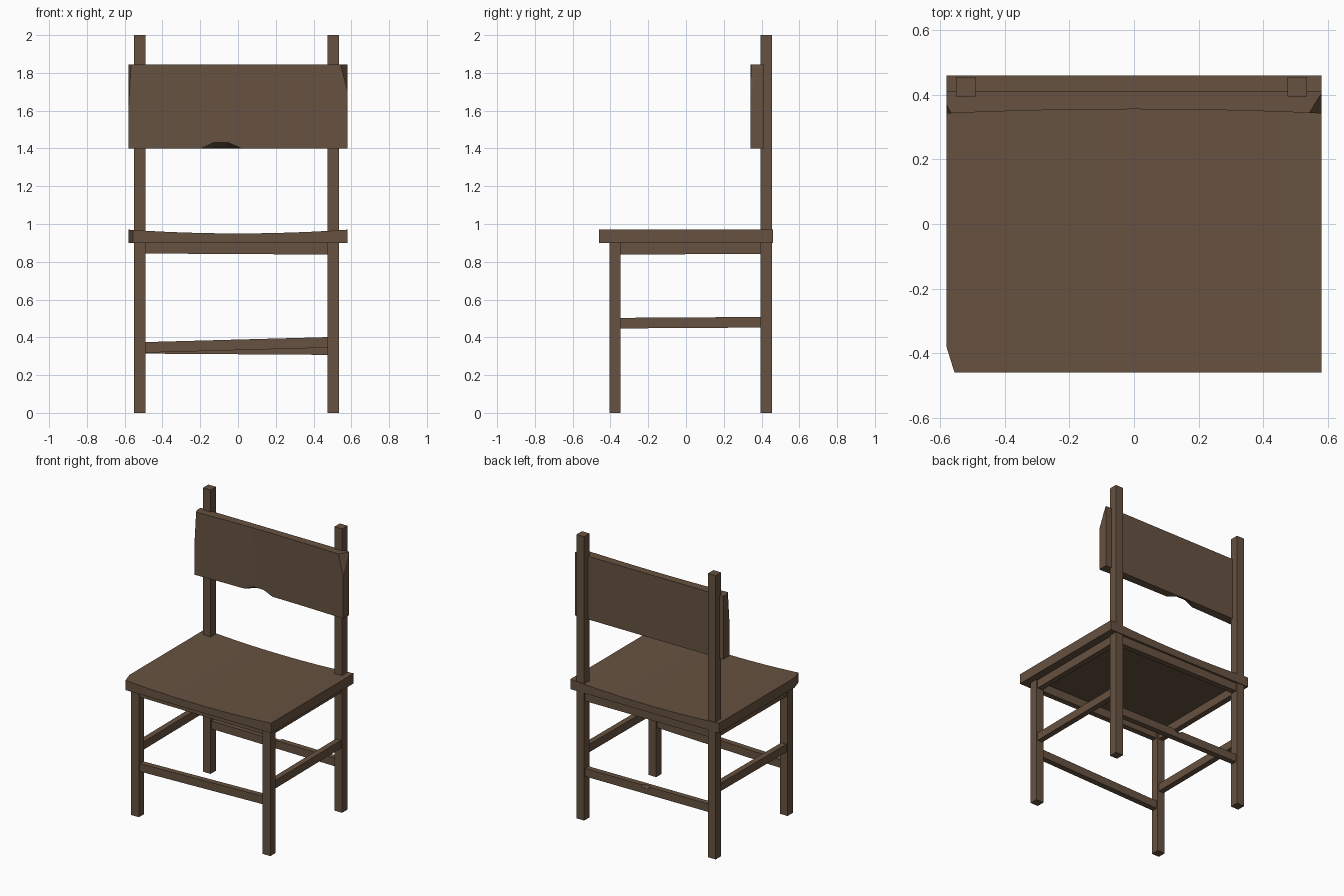
import bpy, bmesh
from mathutils import Vector

if "Cube" in bpy.data.objects:
    bpy.data.objects.remove(bpy.data.objects["Cube"])

wood = bpy.data.materials.new("dark brown wood")
wood.use_nodes = True
colour = (0.135, 0.085, 0.052, 1)
wood.diffuse_color = colour
wood.node_tree.nodes["Principled BSDF"].inputs["Base Color"].default_value = colour


def finish(name, bm):
    bmesh.ops.recalc_face_normals(bm, faces=bm.faces)
    mesh = bpy.data.meshes.new(name)
    bm.to_mesh(mesh)
    bm.free()
    mesh.materials.append(wood)
    obj = bpy.data.objects.new(name, mesh)
    bpy.context.collection.objects.link(obj)
    return obj


def hull(name, points):
    bm = bmesh.new()
    for p in points:
        bm.verts.new(p)
    bmesh.ops.convex_hull(bm, input=bm.verts)
    return finish(name, bm)


def beam(name, a, b, size):
    """Box from a to b, whose two ends have the given half-size cross-section."""
    s = Vector(size)
    axis = max(range(3), key=lambda i: abs(b[i] - a[i]))
    u, v = [i for i in range(3) if i != axis]
    points = []
    for end in (a, b):
        for i, j in ((-1, -1), (-1, 1), (1, -1), (1, 1)):
            p = Vector(end)
            p[u] += i * s[0]
            p[v] += j * s[1]
            points.append(p)
    return hull(name, points)


def prism(name, outline, offset):
    bm = bmesh.new()
    face = bm.faces.new([bm.verts.new(p) for p in outline])
    out = bmesh.ops.extrude_face_region(bm, geom=[face], use_keep_orig=True)
    verts = [g for g in out["geom"] if isinstance(g, bmesh.types.BMVert)]
    bmesh.ops.translate(bm, vec=offset, verts=verts)
    return finish(name, bm)


def chip(obj, a, b, c):
    """Slice off the corner that lies beyond the plane through three points."""
    a, b, c = Vector(a), Vector(b), Vector(c)
    normal = (b - a).cross(c - a).normalized()
    if normal.dot(a - Vector((0, 0.4, 0.9))) < 0:
        normal = -normal
    bm = bmesh.new()
    bm.from_mesh(obj.data)
    out = bmesh.ops.bisect_plane(bm, geom=bm.verts[:] + bm.edges[:] + bm.faces[:],
                                 plane_co=a, plane_no=normal, clear_outer=True)
    edges = [g for g in out["geom_cut"] if isinstance(g, bmesh.types.BMEdge)]
    bmesh.ops.contextual_create(bm, geom=edges)
    bmesh.ops.recalc_face_normals(bm, faces=bm.faces)
    bm.to_mesh(obj.data)
    bm.free()


def carve(obj, points):
    """Cut a notch in the shape of a convex wedge."""
    cutter = hull("notch_cutter", points)
    cutter.hide_render = True
    mod = obj.modifiers.new("notch", 'BOOLEAN')
    mod.operation = 'DIFFERENCE'
    mod.solver = 'EXACT'
    mod.object = cutter
    bpy.context.view_layer.objects.active = obj
    bpy.ops.object.modifier_apply(modifier=mod.name)
    bpy.data.objects.remove(cutter)


def smooth(obj):
    bpy.ops.object.select_all(action='DESELECT')
    obj.select_set(True)
    bpy.context.view_layer.objects.active = obj
    bpy.ops.object.shade_smooth_by_angle(angle=0.5)


half, steps = 0.58, 12
xs = [half - 2 * half * i / steps for i in range(steps + 1)]

# Dished seat with a worn front corner
y0, y1 = -0.46, 0.46
outline = [(-half, y0, 0.9), (half, y0, 0.9)]
outline += [(x, y0, 0.95 + 0.02 * (x / half) ** 2) for x in xs]
seat = prism("seat", outline, (0, y1 - y0, 0))
chip(seat, (-half, -0.38, 0.9), (-0.555, y0, 0.9), (-0.555, y0, 1))
smooth(seat)

# Backrest board, hollowed at the front, with chipped corners and lower edge
base, top = 1.4, 1.845
outline = [(-half, 0.41, base), (half, 0.41, base)]
outline += [(x, 0.355 - 0.013 * (x / half) ** 2, base) for x in xs]
backrest = prism("backrest", outline, (0, 0, top - base))
chip(backrest, (0.54, 0.34, top), (half, 0.405, top), (half, 0.345, 1.71))
chip(backrest, (-0.565, 0.34, top), (-half, 0.37, top), (-half, 0.342, 1.6))
carve(backrest, [(-0.23, 0.34, 1.39), (0.06, 0.34, 1.39),
                 (-0.13, 0.34, 1.438), (-0.05, 0.34, 1.438),
                 (-0.16, 0.408, 1.39), (-0.02, 0.408, 1.39),
                 (-0.13, 0.408, 1.402), (-0.05, 0.408, 1.402)])
smooth(backrest)

# Legs and side rails
fy, by = -0.375, 0.425
for side, x in (("right", -0.52), ("left", 0.505)):
    beam(f"{side}_front_leg", (x, fy, 0), (x, fy, 0.91), (0.03, 0.029))
    beam(f"{side}_back_post", (x, by, 0), (x, by, 2), (0.03, 0.03))
    beam(f"{side}_apron", (x, fy, 0.868), (x, by, 0.872), (0.02, 0.03))
    beam(f"{side}_stretcher", (x, fy, 0.475), (x, by, 0.48), (0.02, 0.028))

# Front and back rails
for end, y in (("front", fy), ("back", by)):
    beam(f"{end}_apron", (-0.52, y, 0.874), (0.505, y, 0.868), (0.02, 0.03))
beam("front_stretcher", (-0.52, fy, 0.346), (0.505, fy, 0.374), (0.02, 0.028))
back = beam("back_stretcher", (-0.52, by, 0.342), (0.505, by, 0.335), (0.02, 0.028))
carve(back, [(-0.06, 0.45, 0.38), (0.06, 0.45, 0.38), (0, 0.45, 0.335),
             (-0.03, 0.42, 0.38), (0.03, 0.42, 0.38)])
